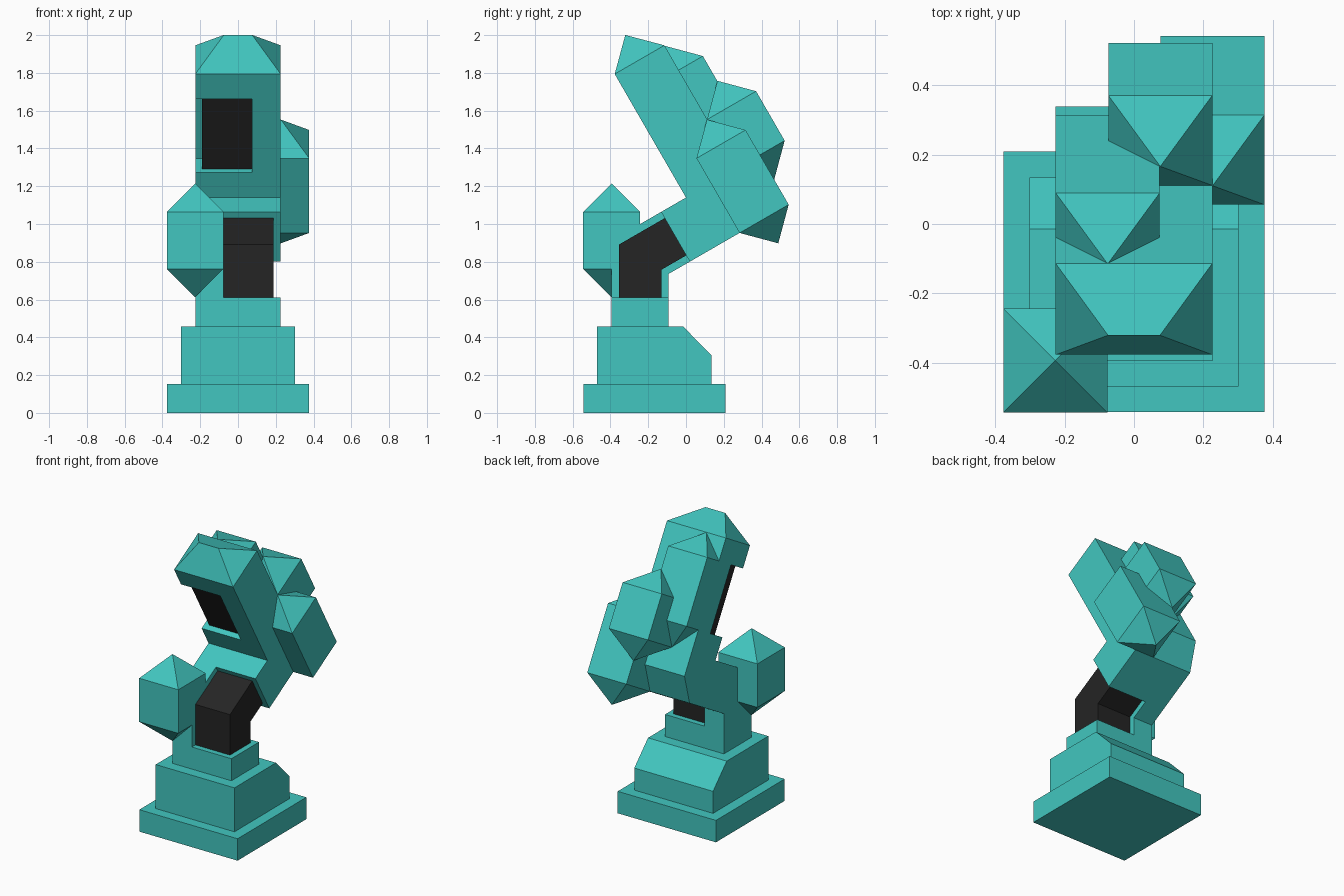
import bpy, bmesh, math
from mathutils import Matrix, Vector

if "Cube" in bpy.data.objects:
    bpy.data.objects.remove(bpy.data.objects["Cube"])

C, S = math.cos(math.radians(30)), 0.5
TILT = Matrix.Translation((0, 0, 1.14)) @ Matrix.Rotation(math.radians(30), 4, 'X')
FLAT = Matrix.Identity(4)


def material(name, rgb):
    m = bpy.data.materials.new(name)
    m.diffuse_color = (*rgb, 1)
    m.use_nodes = True
    m.node_tree.nodes["Principled BSDF"].inputs["Base Color"].default_value = m.diffuse_color
    return m


TEAL = material("teal", (0.054, 0.565, 0.525))
BLACK = material("black", (0.018, 0.018, 0.018))


def tilted(a, b):
    """(y, z) of a point in the tilted arm frame"""
    return (C * a - S * b, 1.14 + S * a + C * b)


def at(y, b):
    """point at depth y on the tilted line of height b"""
    return tilted((y + S * b) / C, b)


def finish(name, bm, mat):
    bmesh.ops.recalc_face_normals(bm, faces=bm.faces)
    me = bpy.data.meshes.new(name)
    bm.to_mesh(me)
    bm.free()
    me.materials.append(mat)
    ob = bpy.data.objects.new(name, me)
    bpy.context.collection.objects.link(ob)
    return ob


def prism(name, profile, x0, x1, mat):
    """extrude a (y, z) profile along x"""
    bm = bmesh.new()
    face = bm.faces.new([bm.verts.new((x0, y, z)) for y, z in profile])
    new = bmesh.ops.extrude_face_region(bm, geom=[face])["geom"]
    bmesh.ops.translate(bm, vec=(x1 - x0, 0, 0),
                        verts=[v for v in new if isinstance(v, bmesh.types.BMVert)])
    return finish(name, bm, mat)


def rect(y0, y1, z0, z1):
    return [(y0, z0), (y1, z0), (y1, z1), (y0, z1)]


def pod(name, x, y, z0, z1, frame):
    """square bud with a pyramid at each end"""
    r = 0.15
    bm = bmesh.new()
    rings = [[bm.verts.new(frame @ Vector((x + i * r, y + j * r, z)))
              for i, j in ((-1, -1), (1, -1), (1, 1), (-1, 1))] for z in (z0, z1)]
    tips = [bm.verts.new(frame @ Vector((x, y, z))) for z in (z0 - r, z1 + r)]
    for i in range(4):
        k = (i + 1) % 4
        bm.faces.new((rings[0][i], rings[0][k], rings[1][k], rings[1][i]))
        for ring, tip in zip(rings, tips):
            bm.faces.new((ring[i], ring[k], tip))
    return finish(name, bm, TEAL)


# stepped base
prism("base_plate", rect(-0.543, 0.21, 0, 0.152), -0.377, 0.377, TEAL)
prism("base_block", [(-0.47, 0.152), (0.135, 0.152), (0.135, 0.305), (-0.015, 0.457),
                     (-0.47, 0.457)], -0.302, 0.302, TEAL)

# bent trunk: upright neck, tilted arm with chamfered elbow, raised top
trunk = prism("trunk", [(-0.395, 0.457), (-0.093, 0.457), at(-0.093, -0.304),
                        tilted(0.152, -0.304), tilted(0.304, -0.152), tilted(0.304, 0.755),
                        tilted(0, 0.755), (0, 1.14), at(-0.395, 0)], -0.226, 0.226, TEAL)

# notches cut out of the trunk
cutters = [
    prism("neck_cutter", [(-0.6, 0.61), (0, 0.61), tilted(-0.152, -0.4),
                          tilted(-0.152, 0.2), (-0.6, 1.25)], -0.077, 0.4, TEAL),
    prism("top_cutter", [tilted(a, b) for a, b in rect(-0.1, 0.152, 0.152, 0.604)],
          -0.4, 0.075, TEAL),
]
bpy.context.view_layer.objects.active = trunk
for c in cutters:
    mod = trunk.modifiers.new("notch", 'BOOLEAN')
    mod.operation, mod.solver, mod.object = 'DIFFERENCE', 'EXACT', c
    bpy.ops.object.modifier_apply(modifier=mod.name)
for c in cutters:
    bpy.data.objects.remove(c)

# black cores inside the notches
prism("neck_core", [(-0.356, 0.60), (-0.131, 0.60), at(-0.131, -0.266), tilted(-0.14, -0.266),
                    tilted(-0.14, -0.038), at(-0.356, -0.038)], -0.085, 0.188, BLACK)
prism("top_core", [tilted(a, b) for a, b in rect(0.038, 0.16, 0.145, 0.61)],
      -0.19, 0.085, BLACK)

# hipped cap on the top end
bm = bmesh.new()
p = [bm.verts.new(TILT @ Vector(v)) for v in (
    (-0.226, 0, 0.755), (0.226, 0, 0.755), (0.226, 0.304, 0.755), (-0.226, 0.304, 0.755),
    (-0.075, 0.152, 0.906), (0.075, 0.152, 0.906))]
for f in ((0, 1, 5, 4), (1, 2, 5), (2, 3, 4, 5), (3, 0, 4), (3, 2, 1, 0)):
    bm.faces.new([p[i] for i in f])
finish("top_cap", bm, TEAL)

# buds growing from the trunk
pod("left_bud", -0.227, -0.394, 0.762, 1.064, FLAT)
pod("right_bud", 0.227, 0.302, -0.304, 0.152, TILT)
pod("upper_back_bud", -0.076, 0.302, 0.152, 0.604, TILT)
pod("lower_back_bud", 0.076, 0.453, 0.0, 0.302, TILT)
